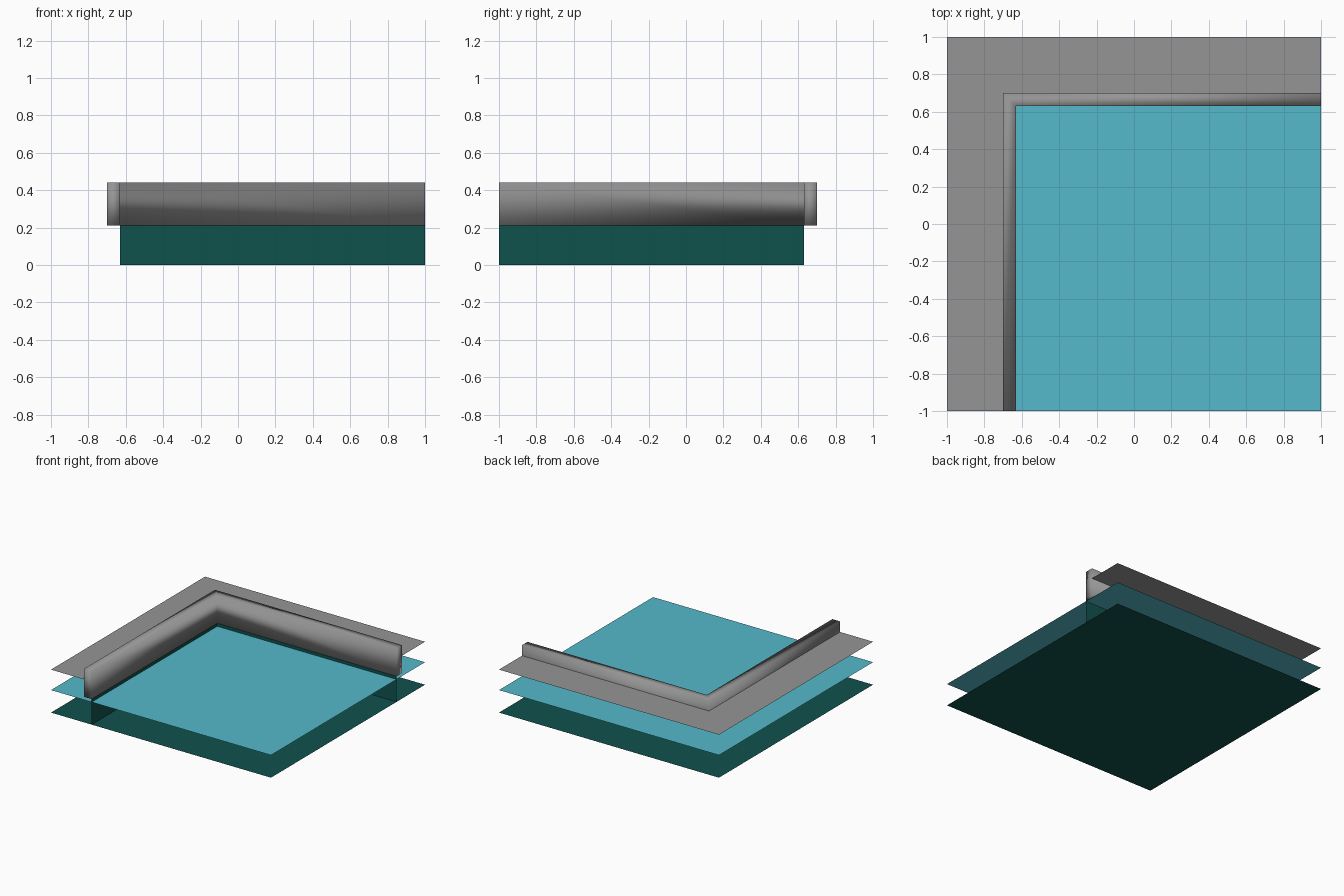
import bpy

if "Cube" in bpy.data.objects:
    bpy.data.objects.remove(bpy.data.objects["Cube"])

WALL, OUTER = 0.63, 0.70          # inner and outer offsets of the curb
WATER_Z, DECK_Z = 0.185, 0.353
CURB_LOW, CURB_TOP = 0.21, 0.44


def material(name, color):
    mat = bpy.data.materials.new(name)
    mat.diffuse_color = (*color, 1)
    mat.use_nodes = True
    mat.node_tree.nodes["Principled BSDF"].inputs["Base Color"].default_value = mat.diffuse_color
    return mat


grey = material("grey stone", (0.30, 0.30, 0.30))
blue = material("water blue", (0.09, 0.49, 0.60))
dark = material("dark teal", (0.005, 0.085, 0.075))


def build(name, verts, faces, mat, smooth=False):
    mesh = bpy.data.meshes.new(name)
    mesh.from_pydata(verts, [], faces)
    mesh.materials.append(mat)
    for poly in mesh.polygons:
        poly.use_smooth = smooth
    obj = bpy.data.objects.new(name, mesh)
    bpy.context.collection.objects.link(obj)
    return obj


def sweep(name, profile, mat, closed=False, smooth=False):
    """Sweep (offset, height) points round the corner with a mitre."""
    n = len(profile)
    verts = [(-d, -1, z) for d, z in profile]
    verts += [(-d, d, z) for d, z in profile]
    verts += [(1, d, z) for d, z in profile]
    faces = []
    for s in (0, n):
        for i in range(n if closed else n - 1):
            j = (i + 1) % n
            faces.append((s + i, s + j, s + n + j, s + n + i))
    if closed:
        faces += [tuple(reversed(range(n))), tuple(range(2 * n, 3 * n))]
    return build(name, verts, faces, mat, smooth)


def sheet(name, z, mat):
    return build(name, [(-1, -1, z), (1, -1, z), (1, 1, z), (-1, 1, z)],
                 [(0, 1, 2, 3)], mat)


# Pool floor and water surface
sheet("pool_floor", 0, dark)
sheet("water_surface", WATER_Z, blue)

# Pool wall below the curb, facing the water
sweep("pool_wall", [(WALL, CURB_LOW), (WALL, 0)], dark)

# Surrounding deck, facing up
sweep("deck", [(1, DECK_Z), (OUTER, DECK_Z)], grey)

# Raised curb with soft shading
sweep("curb", [(OUTER, CURB_LOW), (OUTER, CURB_TOP),
               (WALL, CURB_TOP), (WALL, CURB_LOW)], grey, closed=True, smooth=True)
